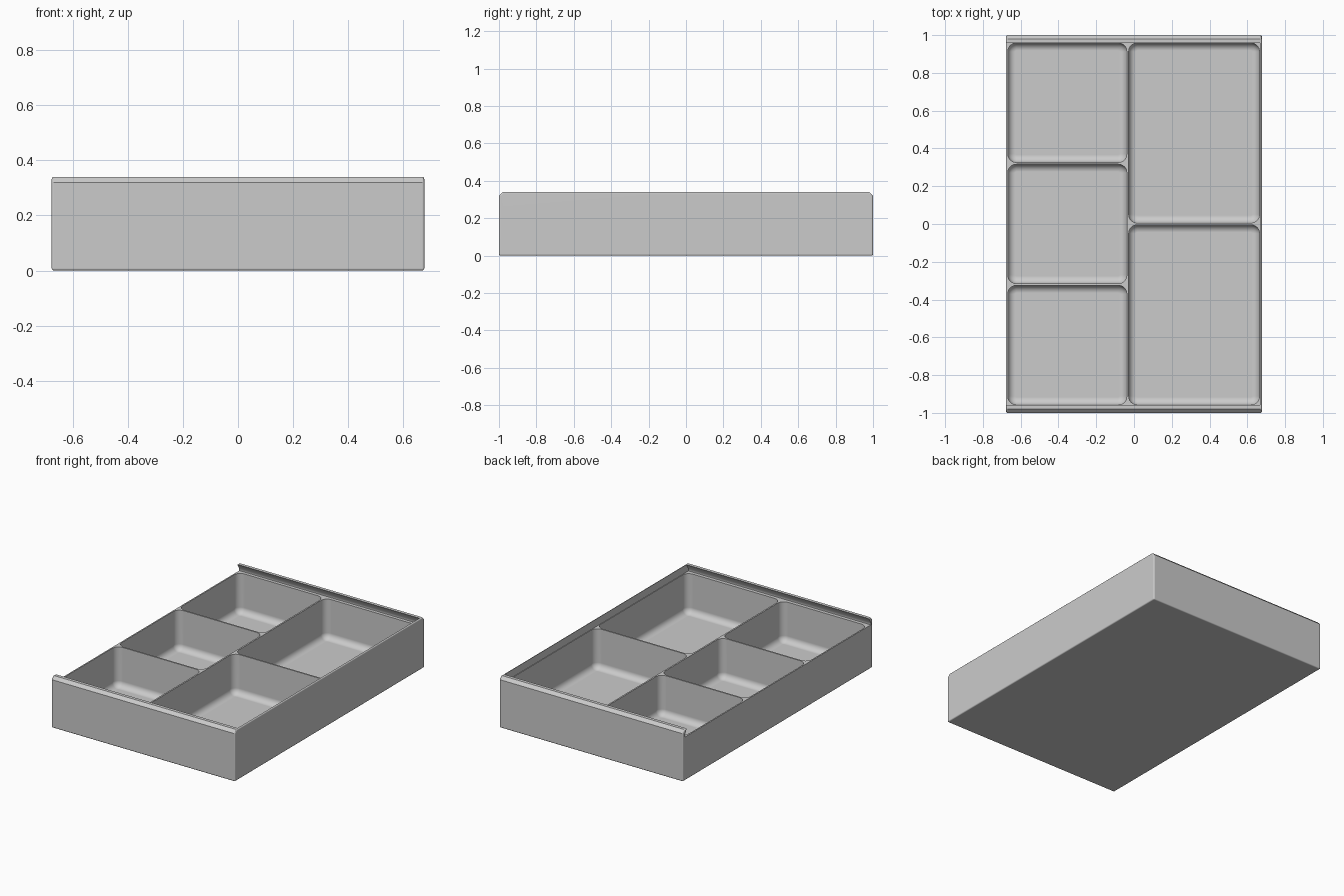
import bpy, bmesh, math

cube = bpy.data.objects.get("Cube")
if cube:
    bpy.data.objects.remove(cube, do_unlink=True)

HALF_X, HEIGHT, RIM = 0.677, 0.34, 0.29
FLOOR = 0.025

grey = bpy.data.materials.new("matte_grey")
grey.use_nodes = True
grey.diffuse_color = (0.6, 0.6, 0.6, 1)
grey.node_tree.nodes["Principled BSDF"].inputs["Base Color"].default_value = (0.6, 0.6, 0.6, 1)


def add_object(name, bm):
    bmesh.ops.recalc_face_normals(bm, faces=bm.faces)
    mesh = bpy.data.meshes.new(name)
    bm.to_mesh(mesh)
    bm.free()
    mesh.materials.append(grey)
    obj = bpy.data.objects.new(name, mesh)
    bpy.context.collection.objects.link(obj)
    return obj


def prism(name, half_profile, x0, x1):
    """Mirror a (y, z) half profile across y and extrude it along x."""
    outline = half_profile + [(-y, z) for y, z in reversed(half_profile)]
    bm = bmesh.new()
    face = bm.faces.new([bm.verts.new((x0, y, z)) for y, z in outline])
    moved = bmesh.ops.extrude_face_region(bm, geom=[face])["geom"]
    verts = [g for g in moved if isinstance(g, bmesh.types.BMVert)]
    bmesh.ops.translate(bm, verts=verts, vec=(x1 - x0, 0, 0))
    return add_object(name, bm)


def compartment(name, x0, x1, y0, y1):
    """Rounded cutter: filleted upright corners, then a filleted floor edge."""
    bm = bmesh.new()
    bmesh.ops.create_cube(bm, size=1)
    for v in bm.verts:
        v.co = (x0 if v.co.x < 0 else x1, y0 if v.co.y < 0 else y1,
                FLOOR if v.co.z < 0 else RIM + 0.02)
    upright = [e for e in bm.edges if abs(e.verts[0].co.z - e.verts[1].co.z) > 0.1]
    bmesh.ops.bevel(bm, geom=upright, offset=0.045, segments=8, profile=0.5, affect='EDGES')
    low = [e for e in bm.edges if all(v.co.z < FLOOR + 0.001 for v in e.verts)]
    bmesh.ops.bevel(bm, geom=low, offset=0.04, segments=8, profile=0.5, affect='EDGES')
    return add_object(name, bm)


def apply_modifiers(obj):
    graph = bpy.context.evaluated_depsgraph_get()
    mesh = bpy.data.meshes.new_from_object(obj.evaluated_get(graph))
    obj.modifiers.clear()
    obj.data = mesh


# Outer block with chamfered rail tops and softened edges
tray = prism("divided_tray", [(1, 0), (1, 0.32), (0.98, HEIGHT)], -HALF_X, HALF_X)
bevel = tray.modifiers.new("soft_edges", 'BEVEL')
bevel.width, bevel.segments = 0.008, 3
bevel.limit_method, bevel.angle_limit = 'ANGLE', math.radians(60)

# Dovetail lid slot, open at the -x end and stopped by the +x wall
cutters = [prism("lid_slot", [(0.98, RIM), (0.98, 0.305), (0.955, HEIGHT + 0.005)],
                 -HALF_X - 0.1, HALF_X - 0.009)]

# Three small compartments beside two large ones
for x0, x1, rows in ((-0.668, -0.038, 3), (-0.028, 0.664, 2)):
    pitch = (1.915 + 0.01) / rows
    for i in range(rows):
        y0 = -0.957 + i * pitch
        cutters.append(compartment(f"compartment_{rows}_{i}", x0, x1, y0, y0 + pitch - 0.01))

for cutter in cutters:
    cutter.hide_render = True
    cut = tray.modifiers.new(cutter.name, 'BOOLEAN')
    cut.operation, cut.solver, cut.object = 'DIFFERENCE', 'EXACT', cutter
apply_modifiers(tray)
for cutter in cutters:
    bpy.data.objects.remove(cutter, do_unlink=True)

# Smooth fillets with flat panels
bpy.ops.object.select_all(action='DESELECT')
tray.select_set(True)
bpy.context.view_layer.objects.active = tray
bpy.ops.object.shade_smooth_by_angle(angle=math.radians(35))
weighted = tray.modifiers.new("panel_normals", 'WEIGHTED_NORMAL')
weighted.keep_sharp = True
